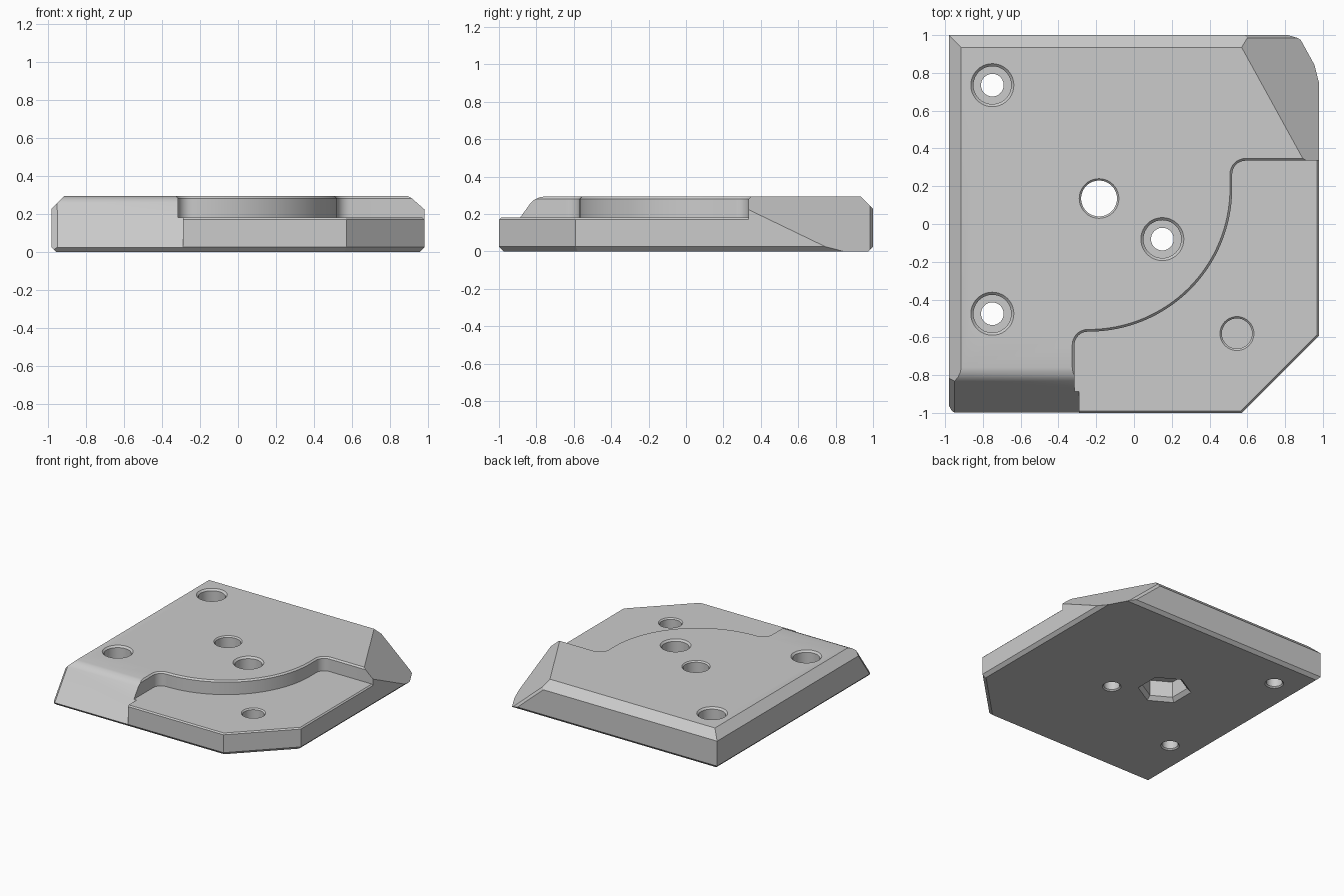
import bpy, bmesh
from math import sin, cos, pi, radians, sqrt
from mathutils import Vector

cube = bpy.data.objects.get("Cube")
if cube:
    bpy.data.objects.remove(cube, do_unlink=True)

TOP, LEDGE = 0.293, 0.18

grey = bpy.data.materials.new("plain grey")
grey.use_nodes = True
colour = (0.6, 0.6, 0.6, 1)
grey.diffuse_color = colour
grey.node_tree.nodes["Principled BSDF"].inputs["Base Color"].default_value = colour


def loft(name, rings):
    """Closed solid through rings of 3D points."""
    bm = bmesh.new()
    loops = [[bm.verts.new(p) for p in ring] for ring in rings]
    n = len(loops[0])
    for a, b in zip(loops, loops[1:]):
        for i in range(n):
            j = (i + 1) % n
            bm.faces.new((a[i], a[j], b[j], b[i]))
    bm.faces.new(loops[0][::-1])
    bm.faces.new(loops[-1])
    bmesh.ops.recalc_face_normals(bm, faces=bm.faces)
    mesh = bpy.data.meshes.new(name)
    bm.to_mesh(mesh)
    bm.free()
    mesh.materials.append(grey)
    obj = bpy.data.objects.new(name, mesh)
    bpy.context.collection.objects.link(obj)
    return obj


def cut(target, cutter):
    mod = target.modifiers.new("cut", 'BOOLEAN')
    mod.operation, mod.solver, mod.object = 'DIFFERENCE', 'EXACT', cutter
    bpy.context.view_layer.objects.active = target
    bpy.ops.object.modifier_apply(modifier=mod.name)
    bpy.data.objects.remove(cutter, do_unlink=True)


def outline(d, z):
    """Plate outline with one cut corner, grown by d."""
    hx, hy, k = 0.98 + d, 1 + d, 1.57 + d * sqrt(2)
    return [(-hx, -hy, z), (k - hy, -hy, z), (hx, hx - k, z), (hx, hy, z), (-hx, hy, z)]


def arc(cx, cy, r, a0, a1, n):
    angles = [radians(a0 + (a1 - a0) * i / n) for i in range(n + 1)]
    return [(cx + r * cos(a), cy + r * sin(a)) for a in angles]


def pocket_ring(d, z):
    """Curved wall of the lowered corner, moved d into the plate."""
    path = [(-0.315 - d, -1.3)]
    path += arc(-0.245, -0.64, 0.07 + d, 180, 90, 8)
    path += arc(-0.24, 0.19, 0.76 - d, -90, 0, 32)
    path += arc(0.59, 0.265, 0.07 + d, 180, 90, 8)
    path += [(1.3, 0.335 + d), (1.3, -1.3)]
    return [(x, y, z) for x, y in path]


def bore(x, y, profile, sides=40, turn=0):
    """Hole cutter from a (radius, height) profile."""
    return loft("bore", [[(x + r * cos(turn + 2 * pi * i / sides),
                           y + r * sin(turn + 2 * pi * i / sides), z)
                          for i in range(sides)] for r, z in profile])


# Plate with chamfered underside
plate = loft("base_plate", [outline(-0.025, 0), outline(0, 0.025), outline(0, TOP)])

# Planar cuts: back and left chamfers, steep corner, narrow edge strips
corner = Vector((0.876, 0.482, 1)).normalized()
ramp = Vector((0, -0.81, 0.58))
planes = [
    ((0, 0.935, TOP), Vector((0, 1, 1))),
    ((-0.915, 0, TOP), Vector((-1, 0, 1))),
    ((0.57, 0.935, TOP), corner),
    ((0.8275, 0.985, 0.043), (corner + Vector((0, 1, 0)))),
    ((-0.95, -0.83, 0.26), ramp + Vector((-1, 0, 0))),
]
bm = bmesh.new()
bm.from_mesh(plate.data)
for point, normal in planes:
    result = bmesh.ops.bisect_plane(bm, geom=bm.verts[:] + bm.edges[:] + bm.faces[:],
                                    plane_co=point, plane_no=normal.normalized(),
                                    clear_outer=True)
    rim = [g for g in result["geom_cut"] if isinstance(g, bmesh.types.BMEdge)]
    bmesh.ops.holes_fill(bm, edges=rim, sides=0)
bmesh.ops.recalc_face_normals(bm, faces=bm.faces)
bm.to_mesh(plate.data)
bm.free()

# Rounded front ramp on the model's right
ramp_profile = [(-0.76, 0.4), (-0.76, TOP), (-0.785, 0.289), (-0.81, 0.277), (-0.83, 0.26),
                (-0.995, 0.03), (-1.06, -0.06), (-1.2, -0.06), (-1.2, 0.4)]
cut(plate, loft("ramp_cutter", [[(x, y, z) for y, z in ramp_profile]
                                for x in (-1.2, -0.29)]))

# Lowered corner with a chamfered rim
pocket = loft("pocket_cutter", [pocket_ring(0, 0.15), pocket_ring(0, TOP - 0.012),
                                pocket_ring(0.012, TOP), pocket_ring(0.012, 0.4)])
cut(pocket, loft("ledge_core", [outline(0.1, LEDGE - 0.11), outline(-0.01, LEDGE)]))
cut(plate, pocket)

# Counterbored screw holes
screw = [(0.08, -0.01), (0.06, 0.01), (0.06, 0.14), (0.1, 0.14),
         (0.1, TOP - 0.014), (0.13, TOP + 0.016)]
for x, y in ((-0.75, 0.735), (-0.75, -0.475), (0.15, -0.08)):
    cut(plate, bore(x, y, screw))

# Through hole with a hexagonal recess underneath
centre = (-0.185, 0.135)
cut(plate, bore(*centre, [(0.095, -0.1), (0.095, TOP - 0.01), (0.115, TOP + 0.01)]))
cut(plate, bore(*centre, [(0.215, -0.015), (0.17, 0.03), (0.17, 0.16)], 6, pi / 6))

# Blind hole in the lowered corner
cut(plate, bore(0.545, -0.58, [(0.08, LEDGE - 0.09), (0.08, LEDGE - 0.01),
                               (0.1, LEDGE + 0.01)]))

# Smooth curved walls, keep edges sharp
bpy.ops.object.select_all(action='DESELECT')
plate.select_set(True)
bpy.context.view_layer.objects.active = plate
bpy.ops.object.shade_smooth_by_angle(angle=radians(22))
